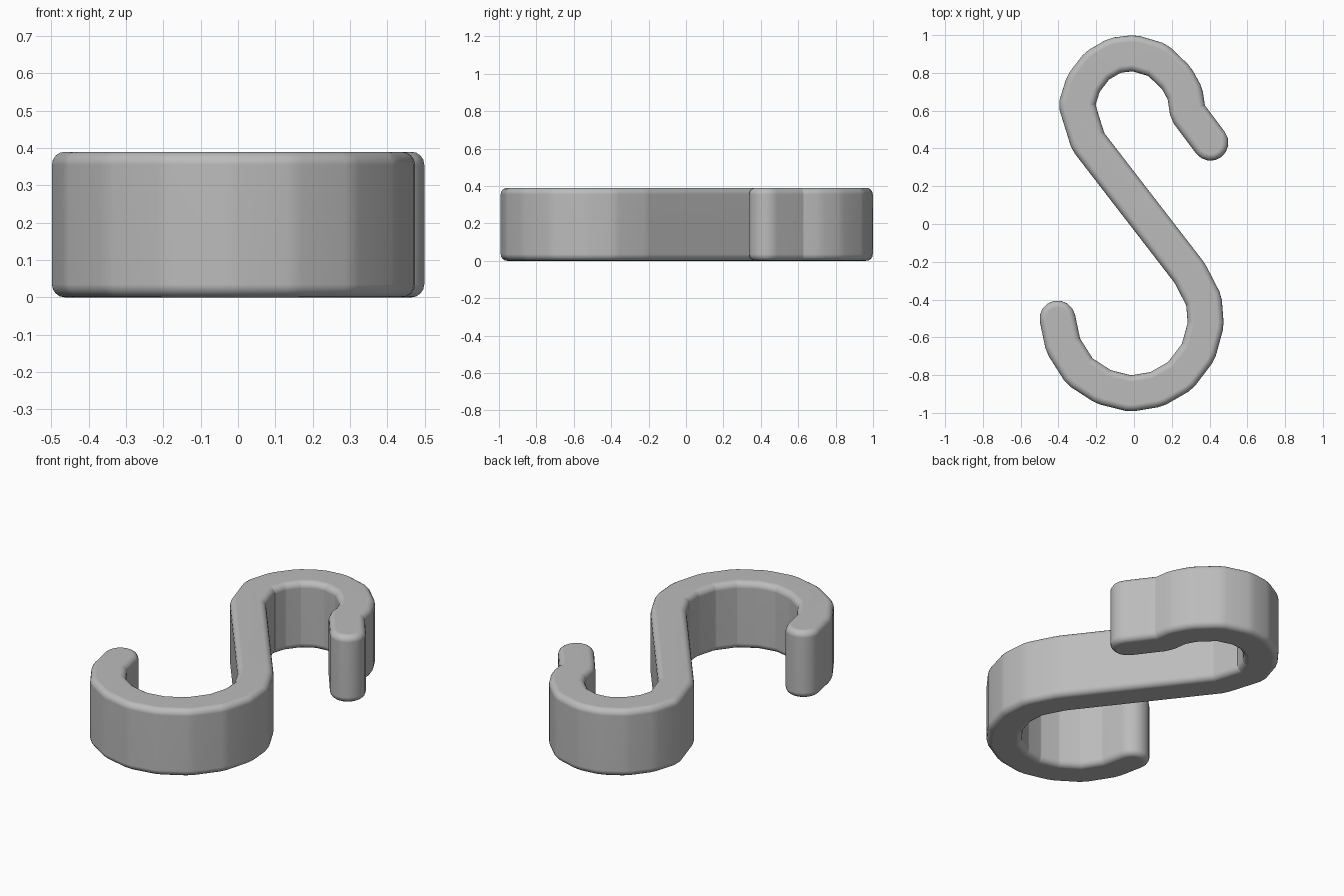
import bpy, bmesh
from math import pi, sin, cos
from mathutils import Vector

if "Cube" in bpy.data.objects:
    bpy.data.objects.remove(bpy.data.objects["Cube"])

HALF_WIDTH, HEIGHT, ROUND = 0.095, 0.39, 0.035
CORNER, CAP_STEPS, ROUND_STEPS = 0.014, 8, 4

# Centre line of the hook, from the wide lower curl to the upper tip
path = [Vector(p) for p in (
    (-.405, -.50), (-.375, -.643), (-.288, -.78), (-.16, -.863), (-.018, -.898),
    (.12, -.875), (.245, -.803), (.34, -.678), (.38, -.533), (.37, -.405),
    (.295, -.26), (-.243, .437), (-.303, .63), (-.268, .743), (-.195, .838),
    (-.10, .893), (0, .905), (.125, .868), (.225, .772), (.27, .69),
    (.285, .59), (.405, .43))]


def soften(points):
    """Clip each bend into two nearby points."""
    result = [points[0]]
    for before, here, after in zip(points, points[1:], points[2:]):
        result.append(here + (before - here).normalized() * CORNER)
        result.append(here + (after - here).normalized() * CORNER)
    return result + [points[-1]]


def side(points, width):
    """Mitred parallel line to the left of the path."""
    result = []
    for before, here, after in zip(points, points[1:], points[2:]):
        a, b = (here - before).normalized(), (after - here).normalized()
        normal = (a.orthogonal() + b.orthogonal()).normalized()
        result.append(here + normal * width / normal.dot(a.orthogonal()))
    return result


def cap(end, inner, width):
    """Half circle around an end, in the direction of the outline."""
    along = (end - inner).normalized()
    across = along.orthogonal()
    angles = [pi * i / CAP_STEPS for i in range(CAP_STEPS + 1)]
    return [end + (across * cos(t) + along * sin(t)) * width for t in angles]


def outline(points, width):
    back = points[::-1]
    return (side(points, width) + cap(points[-1], points[-2], width)
            + side(back, width) + cap(points[0], points[1], width))


# Rounded lower rim, then rounded upper rim
arc = [pi / 2 * i / ROUND_STEPS for i in range(ROUND_STEPS + 1)]
levels = [(HALF_WIDTH - ROUND * (1 - sin(t)), ROUND * (1 - cos(t))) for t in arc]
levels += [(w, HEIGHT - z) for w, z in reversed(levels)]

bm = bmesh.new()
line = soften(path)
rings = [[bm.verts.new((p.x, p.y, z)) for p in outline(line, w)] for w, z in levels]
for low, high in zip(rings, rings[1:]):
    for i in range(len(low)):
        bm.faces.new((low[i - 1], low[i], high[i], high[i - 1]))
bm.faces.new(rings[0])
bm.faces.new(rings[-1])
bmesh.ops.recalc_face_normals(bm, faces=bm.faces)

mesh = bpy.data.meshes.new("s_hook")
bm.to_mesh(mesh)
bm.free()
hook = bpy.data.objects.new("s_hook", mesh)
bpy.context.collection.objects.link(hook)
for polygon in mesh.polygons:
    polygon.use_smooth = True
weighted = hook.modifiers.new("flat_faces", "WEIGHTED_NORMAL")
weighted.keep_sharp = True

# Plain grey finish
grey = bpy.data.materials.new("plain_grey")
grey.use_nodes = True
colour = (0.5, 0.5, 0.5, 1)
grey.diffuse_color = colour
grey.node_tree.nodes["Principled BSDF"].inputs["Base Color"].default_value = colour
mesh.materials.append(grey)
